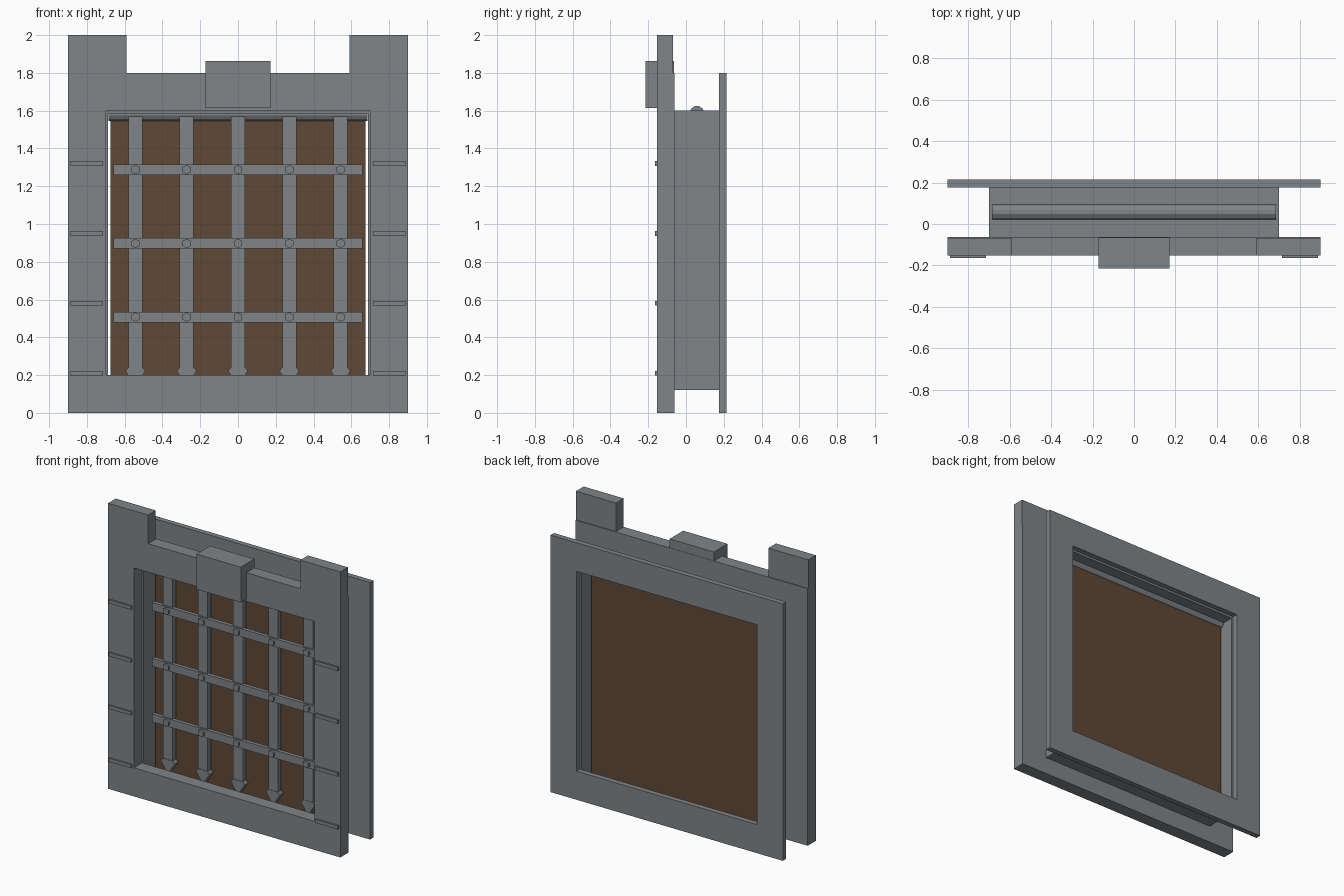
import bpy, bmesh, math
from mathutils import Matrix, Vector

if "Cube" in bpy.data.objects:
    bpy.data.objects.remove(bpy.data.objects["Cube"])


def material(name, rgb):
    m = bpy.data.materials.new(name)
    m.diffuse_color = (*rgb, 1)
    m.use_nodes = True
    m.node_tree.nodes["Principled BSDF"].inputs["Base Color"].default_value = m.diffuse_color
    return m


STONE = material("grey_stone", (0.215, 0.232, 0.25))
WOOD = material("brown_wood", (0.112, 0.066, 0.036))


def finish(name, bm, mat):
    bmesh.ops.recalc_face_normals(bm, faces=bm.faces)
    me = bpy.data.meshes.new(name)
    bm.to_mesh(me)
    bm.free()
    me.materials.append(mat)
    ob = bpy.data.objects.new(name, me)
    bpy.context.collection.objects.link(ob)
    return ob


def box(name, x0, x1, y0, y1, z0, z1, mat=STONE):
    bm = bmesh.new()
    size = Matrix.Diagonal((x1 - x0, y1 - y0, z1 - z0, 1))
    mid = Matrix.Translation(((x0 + x1) / 2, (y0 + y1) / 2, (z0 + z1) / 2))
    bmesh.ops.create_cube(bm, size=1, matrix=mid @ size)
    return finish(name, bm, mat)


def extrude_y(bm, faces, depth):
    ext = bmesh.ops.extrude_face_region(bm, geom=faces)
    verts = [v for v in ext["geom"] if isinstance(v, bmesh.types.BMVert)]
    bmesh.ops.translate(bm, verts=verts, vec=(0, depth, 0))


def frame(name, outer, inner, y0, y1):
    """Rectangular ring; outer and inner are (half width, bottom, top)."""
    bm = bmesh.new()
    rings = [[bm.verts.new((x, y0, z)) for x, z in
              ((-w, b), (w, b), (w, t), (-w, t))] for w, b, t in (outer, inner)]
    o, i = rings
    faces = [bm.faces.new((o[k], o[(k + 1) % 4], i[(k + 1) % 4], i[k]))
             for k in range(4)]
    extrude_y(bm, faces, y1 - y0)
    return finish(name, bm, STONE)


def prism(name, points, y0, y1):
    """Extrude an x/z outline along y."""
    bm = bmesh.new()
    f = bm.faces.new([bm.verts.new((x, y0, z)) for x, z in points])
    extrude_y(bm, [f], y1 - y0)
    return finish(name, bm, STONE)


def cylinder(name, loc, axis, radius, length, sides, turn=0):
    bm = bmesh.new()
    rot = Vector((0, 0, 1)).rotation_difference(Vector(axis)).to_matrix().to_4x4()
    bmesh.ops.create_cone(bm, cap_ends=True, segments=sides, radius1=radius,
                          radius2=radius, depth=length,
                          matrix=Matrix.Translation(loc) @ rot
                          @ Matrix.Rotation(turn, 4, 'Z'))
    return finish(name, bm, STONE)


# Front and back walls with the thin gate tunnel between them
frame("front_wall", (0.9, 0, 1.8), (0.7, 0.2, 1.6), -0.153, -0.062)
frame("back_wall", (0.9, 0, 1.8), (0.7, 0.2, 1.6), 0.176, 0.214)
frame("gate_tunnel", (0.7, 0.12, 1.6), (0.688, 0.132, 1.585), -0.062, 0.176)

# Corner towers, keystone and stone course ledges
for side, label in ((-1, "left"), (1, "right")):
    xs = sorted((side * 0.59, side * 0.9))
    box(f"tower_{label}", *xs, -0.153, -0.068, 1.8, 2.0)
    xs = sorted((side * 0.715, side * 0.888))
    for n in range(4):
        z = 0.21 + n * 0.37
        box(f"ledge_{label}_{n + 1}", *xs, -0.165, -0.15, z - 0.0125, z + 0.0125)
box("keystone", -0.172, 0.172, -0.214, -0.064, 1.615, 1.862)

# Wooden door and the roller above it
box("door", -0.676, 0.676, 0.05, 0.08, 0.132, 1.56, WOOD)
cylinder("roller", (0, 0.058, 1.585), (1, 0, 0), 0.04, 1.37, 12, math.radians(15))

# Portcullis: spiked bars, crossbands and hexagonal bolts
BAR_X = [-0.543 + 0.2715 * k for k in range(5)]
for n, x in enumerate(BAR_X):
    box(f"bar_{n + 1}", x - 0.037, x + 0.037, 0.0, 0.037, 0.235, 1.57)
    prism(f"spike_{n + 1}", [(x - 0.037, 0.242), (x - 0.052, 0.222), (x, 0.14),
                             (x + 0.052, 0.222), (x + 0.037, 0.242)], -0.003, 0.04)
for r, z in enumerate((0.507, 0.897, 1.288)):
    box(f"crossband_{r + 1}", -0.66, 0.66, -0.012, 0.015, z - 0.028, z + 0.028)
    for n, x in enumerate(BAR_X):
        cylinder(f"bolt_{r + 1}_{n + 1}", (x, -0.014, z), (0, -1, 0), 0.025, 0.022, 6)
